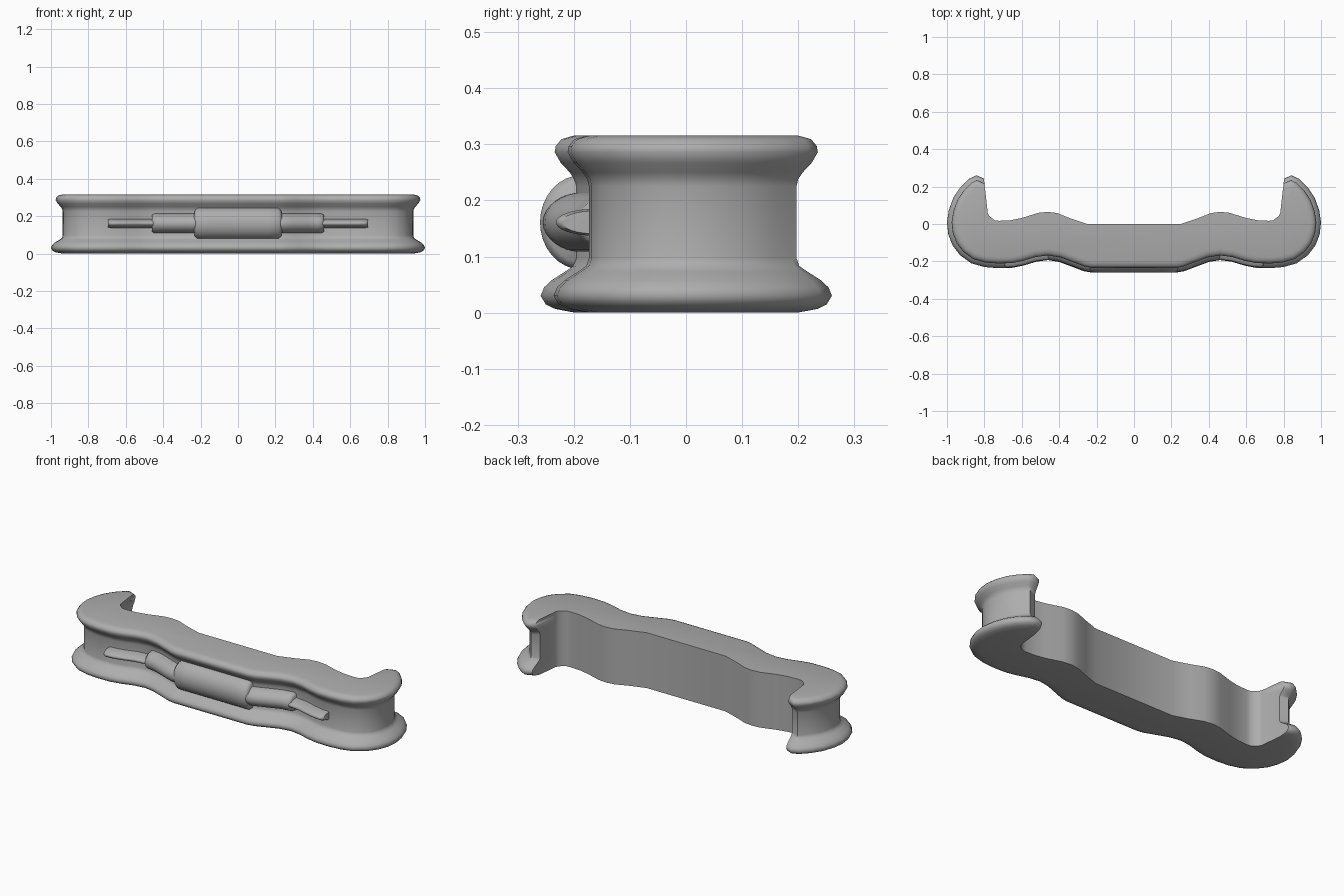
import bpy, bmesh, math
from mathutils import Vector

if "Cube" in bpy.data.objects:
    bpy.data.objects.remove(bpy.data.objects["Cube"])

# Mid-grey finish
grey = bpy.data.materials.new("mid_grey")
grey.diffuse_color = (0.42, 0.42, 0.42, 1)
grey.use_nodes = True
grey.node_tree.nodes["Principled BSDF"].inputs["Base Color"].default_value = grey.diffuse_color


def mirrored(half):
    """Right half (ending on x = 0) plus its mirror image."""
    return [Vector(p) for p in half] + [Vector((-x, y)) for x, y in half[-2::-1]]


def inset(path, d):
    """Offset the outer outline inward; the two tips slide down the inner wall."""
    out = []
    for i, p in enumerate(path):
        if i in (0, len(path) - 1):
            s = 1 if i == 0 else -1
            n = Vector((0.12 * s, 1))
        else:
            t = (path[i + 1] - path[i]).normalized() + (path[i] - path[i - 1]).normalized()
            n = Vector((-t.y, t.x)).normalized()
        out.append(p - n * d)
    return out


def make_object(name, bm, angle):
    bmesh.ops.recalc_face_normals(bm, faces=bm.faces)
    me = bpy.data.meshes.new(name)
    bm.to_mesh(me)
    bm.free()
    me.materials.append(grey)
    ob = bpy.data.objects.new(name, me)
    bpy.context.collection.objects.link(ob)
    bpy.ops.object.select_all(action='DESELECT')
    ob.select_set(True)
    bpy.context.view_layer.objects.active = ob
    bpy.ops.object.shade_smooth_by_angle(angle=math.radians(angle))
    return ob


def loft(name, rings, angle):
    """Skin closed rings of 3D points and cap both ends."""
    bm = bmesh.new()
    vs = [[bm.verts.new(p) for p in r] for r in rings]
    for a, b in zip(vs, vs[1:]):
        for i in range(len(a)):
            j = (i + 1) % len(a)
            bm.faces.new((a[i], a[j], b[j], b[i]))
    bm.faces.new(vs[0])
    bm.faces.new(vs[-1])
    return make_object(name, bm, angle)


# Counter body: hooked wavy plan, lipped front profile, upright back wall
outer = mirrored([
    (0.803, 0.243), (0.842, 0.26), (0.885, 0.24), (0.93, 0.195), (0.966, 0.14),
    (0.99, 0.075), (1.0, 0.01), (0.993, -0.055), (0.97, -0.115), (0.93, -0.167),
    (0.87, -0.21), (0.80, -0.23), (0.73, -0.236), (0.65, -0.234), (0.59, -0.222),
    (0.52, -0.201), (0.46, -0.193), (0.40, -0.203), (0.33, -0.229), (0.27, -0.252),
    (0.23, -0.259), (0, -0.259)])
inner = mirrored([
    (0.782, 0.06), (0.774, 0.043), (0.745, 0.02), (0.72, 0.017), (0.66, 0.02),
    (0.60, 0.032), (0.51, 0.06), (0.46, 0.065), (0.41, 0.058), (0.34, 0.03),
    (0.25, 0), (0, 0)])
inner.reverse()
profile = [(0.062, 0.0), (0.045, 0.003), (0.025, 0.007), (0.009, 0.015), (0.0, 0.03),
           (0.006, 0.045), (0.02, 0.058), (0.045, 0.074), (0.058, 0.083), (0.063, 0.097),
           (0.063, 0.225), (0.06, 0.238), (0.052, 0.25), (0.036, 0.267),
           (0.025, 0.286), (0.027, 0.297), (0.037, 0.309), (0.05, 0.313), (0.062, 0.316)]
rings = [[(p.x, p.y, z) for p in inset(outer, d) + inner] for d, z in profile]
loft("counter_body", rings, 62)

# Front moulding: rounded bars stepping down in height, following the wavy wall
wall = sorted((p for p in inset(outer, 0.063) if p.y < -0.1 and abs(p.x) < 0.85),
              key=lambda p: p.x)


def wall_y(x):
    for a, b in zip(wall, wall[1:]):
        if a.x <= x <= b.x:
            return a.y + (b.y - a.y) * (x - a.x) / (b.x - a.x)
    return wall[-1].y


def bar(name, x0, x1, half_height, depth, steps):
    rings = []
    stations = [(x0, 0.85)] + [(x0 + 0.014 + (x1 - x0 - 0.028) * i / steps, 1.0)
                               for i in range(steps + 1)] + [(x1, 0.85)]
    for x, s in stations:
        slope = (wall_y(x + 0.02) - wall_y(x - 0.02)) / 0.04
        n = Vector((slope, -1)).normalized()
        base = Vector((x, wall_y(x))) - n * 0.01
        ring = []
        for k in range(17):
            a = -math.pi / 2 + math.pi * k / 16
            q = base + n * (depth + 0.01) * math.cos(a) * s
            ring.append((q.x, q.y, 0.161 + half_height * s * math.sin(a)))
        rings.append(ring)
    loft(name, rings, 62)


bar("moulding_centre", -0.23, 0.23, 0.084, 0.064, 8)
for side, s in (("right", 1), ("left", -1)):
    for part, a, b, h in (("middle", 0.2, 0.46, 0.053), ("tip", 0.43, 0.695, 0.024)):
        lo, hi = sorted((a * s, b * s))
        bar(f"moulding_{part}_{side}", lo, hi, h, 0.06, 8)
